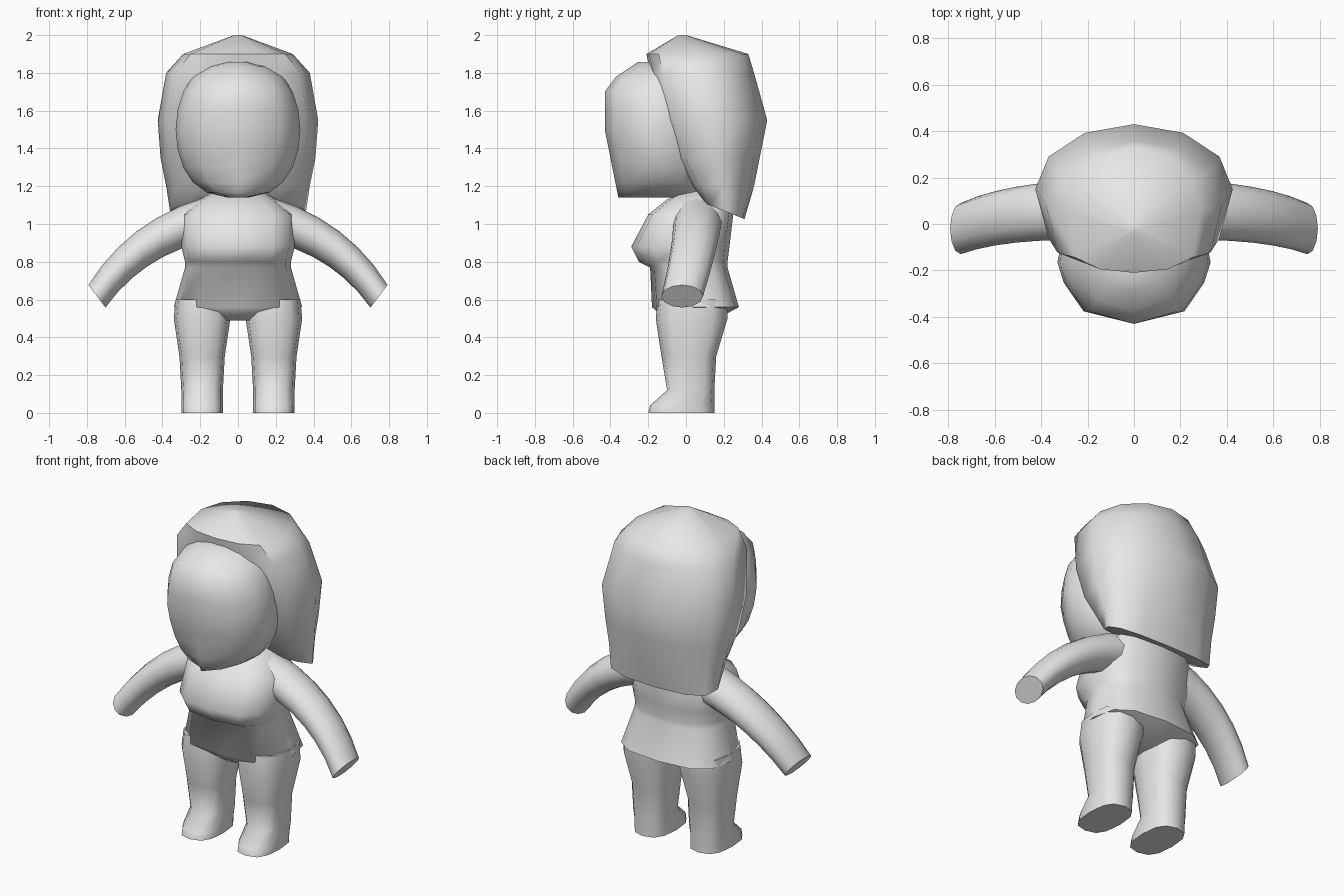
import bpy, bmesh, math
from mathutils import Vector

default_cube = bpy.data.objects.get("Cube")
if default_cube:
    bpy.data.objects.remove(default_cube, do_unlink=True)

SIDES = 12
SHADE = (0.8, 0.8, 0.8, 1)

grey = bpy.data.materials.new("plain_grey")
grey.use_nodes = True
grey.diffuse_color = SHADE
grey.node_tree.nodes["Principled BSDF"].inputs["Base Color"].default_value = SHADE


def loft(name, rings, angle=60):
    """Skin closed rings of equal length and cap both ends."""
    bm = bmesh.new()
    rows = [[bm.verts.new(point) for point in ring] for ring in rings]
    for lower, upper in zip(rows, rows[1:]):
        for i in range(SIDES):
            j = (i + 1) % SIDES
            bm.faces.new((lower[i], lower[j], upper[j], upper[i]))
    bm.faces.new(rows[0])
    bm.faces.new(rows[-1])
    bmesh.ops.recalc_face_normals(bm, faces=bm.faces)
    mesh = bpy.data.meshes.new(name)
    bm.to_mesh(mesh)
    bm.free()
    mesh.materials.append(grey)
    obj = bpy.data.objects.new(name, mesh)
    bpy.context.collection.objects.link(obj)
    bpy.ops.object.select_all(action='DESELECT')
    obj.select_set(True)
    bpy.context.view_layer.objects.active = obj
    bpy.ops.object.shade_smooth_by_angle(angle=math.radians(angle))


def signed_power(value, power):
    return math.copysign(abs(value) ** power, value)


def ring(height, half_width, front, back, side_power=1, front_power=1, back_power=1,
         centre_x=0, slope=0):
    """Horizontal section; powers below one are boxier, above one more pointed.
    The slope lowers the section towards its back."""
    points = []
    for i in range(SIDES):
        turn = math.tau * i / SIDES
        across, ahead = math.sin(turn), round(math.cos(turn), 6)
        along = signed_power(ahead, front_power if ahead > 0 else back_power)
        y = (front + back) / 2 - along * (back - front) / 2
        x = centre_x + half_width * signed_power(across, side_power)
        points.append(Vector((x, y, height - slope * (y - front))))
    return points


def blend(start, end, t):
    return start + (end - start) * t


# Head: rounded outline with a wedge-shaped face, receding at forehead and chin
head_rings = []
HEAD_STEPS = 10
for i in range(HEAD_STEPS + 1):
    turn = math.pi * blend(0.03, 0.97, i / HEAD_STEPS)
    z = 1.5 - 0.36 * math.cos(turn)
    front = -0.43 + max(0, z - 1.74) * 1.5 + max(0, 1.5 - z) * 0.2
    head_rings.append(ring(z, 0.33 * math.sin(turn) ** 0.7, front, 0.1,
                           side_power=0.6, front_power=1.6))
loft("head", head_rings)

# Hair: shell with a sloping front edge and a hem that dips at the back
hair_stations = [(1.2, 0.38, 0.03, 0.36), (1.35, 0.41, -0.06, 0.39),
                 (1.55, 0.425, -0.13, 0.43), (1.8, 0.38, -0.19, 0.36),
                 (1.9, 0.29, -0.21, 0.33), (2, 0.02, -0.04, 0)]
hem = ring(1.11, 0.36, 0.1, 0.31, side_power=0.8, front_power=0.4, back_power=0.7, slope=0.4)
loft("hair", [hem] + [ring(*station, front_power=0.4) for station in hair_stations])

# Torso: hips, waist, overhanging chest and shoulders
torso_stations = [(0.49, 0.1, -0.1, 0.15), (0.56, 0.34, -0.18, 0.28),
                  (0.77, 0.28, -0.19, 0.22), (0.8, 0.28, -0.25, 0.22),
                  (0.88, 0.3, -0.29, 0.23), (1.05, 0.3, -0.2, 0.25),
                  (1.13, 0.2, -0.1, 0.23), (1.18, 0.12, 0, 0.16)]
loft("torso", [ring(*station, side_power=0.7, front_power=0.8, back_power=0.7)
               for station in torso_stations], angle=75)

# Legs and arms, repeated on each side
leg_stations = [(0, 0.11, -0.2, 0.15), (0.04, 0.11, -0.19, 0.15), (0.12, 0.11, -0.1, 0.15),
                (0.3, 0.12, -0.13, 0.16), (0.5, 0.15, -0.16, 0.22), (0.6, 0.14, -0.15, 0.22)]
ARM_STEPS = 6
ARM_RADIUS = 0.95

for side, word in ((1, "left"), (-1, "right")):
    # Leg with a short toe
    loft(word + "_leg", [ring(*station, side_power=0.75, front_power=0.75, back_power=0.75,
                              centre_x=side * 0.19) for station in leg_stations])

    # Arm following an arc down and outwards, tapering to a blunt end
    arm_rings = []
    for i in range(ARM_STEPS + 1):
        t = i / ARM_STEPS
        bend = math.radians(blend(15, 57, t))
        lean = bend - math.radians(20)
        centre = Vector((side * (ARM_RADIUS * math.sin(bend) - 0.05),
                         0.06 - 0.08 * t * t,
                         0.1 + ARM_RADIUS * math.cos(bend)))
        thick = Vector((side * math.sin(lean), 0, math.cos(lean))) * blend(0.12, 0.075, t)
        deep = Vector((0, blend(0.13, 0.11, t), 0))
        arm_rings.append([centre + thick * math.cos(a) + deep * math.sin(a)
                          for a in (math.tau * k / SIDES for k in range(SIDES))])
    loft(word + "_arm", arm_rings)
